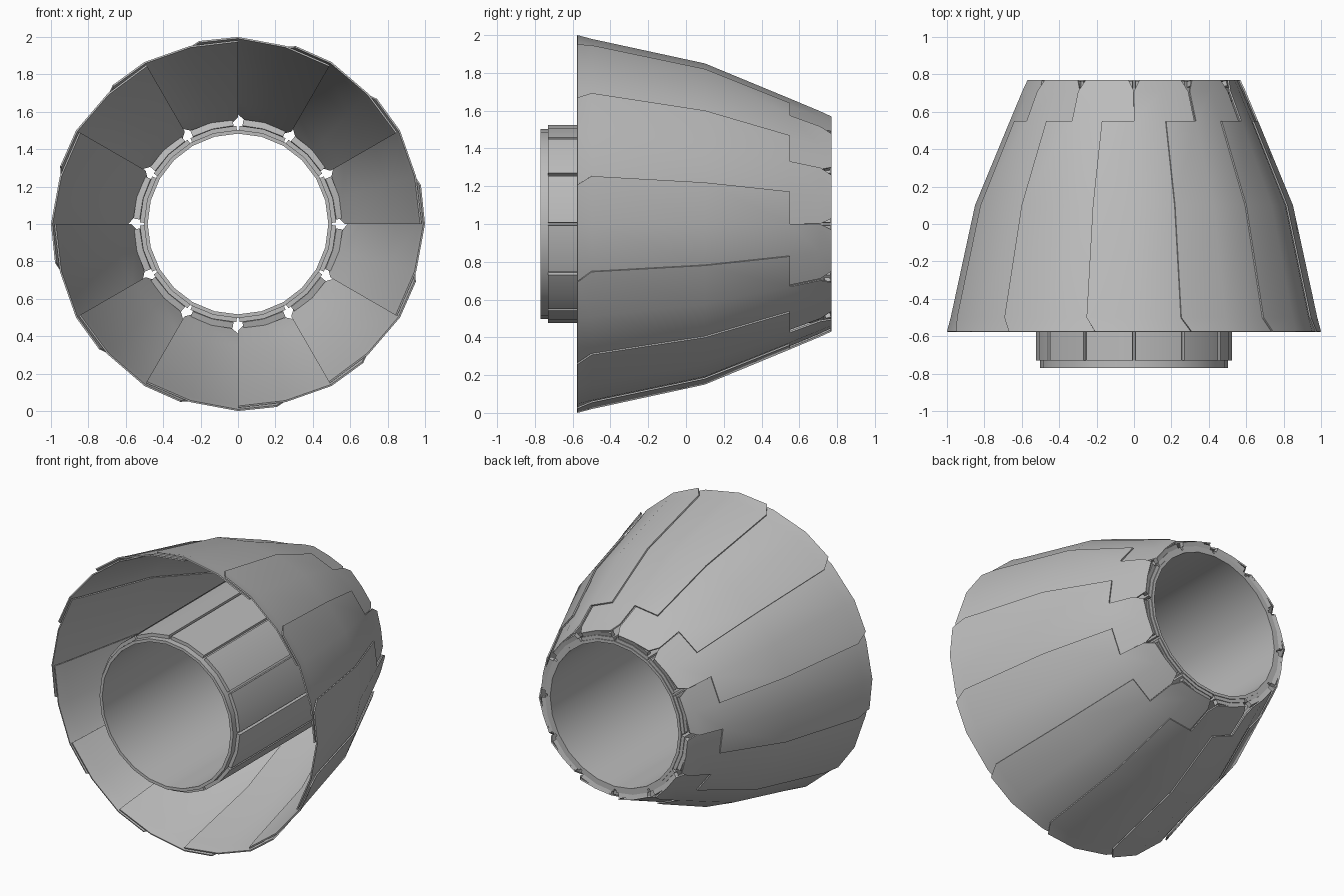
import bpy, bmesh, math

if "Cube" in bpy.data.objects:
    bpy.data.objects.remove(bpy.data.objects["Cube"])

metal = bpy.data.materials.new("plain grey metal")
metal.diffuse_color = (0.5, 0.5, 0.5, 1)
metal.use_nodes = True
metal.node_tree.nodes["Principled BSDF"].inputs["Base Color"].default_value = metal.diffuse_color


def sheet(name, angles, rows, thick, keep=None, shift=None, turn=0, closed=False):
    """Curved plate around the y axis: rows are (y, radius), angles in degrees clockwise from top."""
    bm = bmesh.new()
    grid = []
    for j, (y, r) in enumerate(rows):
        line = []
        for i, a in enumerate(angles):
            da, dr = shift(i, j) if shift else (0, 0)
            t = math.radians(a + da + turn)
            line.append(bm.verts.new(((r + dr) * math.sin(t), y, 1 + (r + dr) * math.cos(t))))
        grid.append(line)
    n = len(angles)
    for j in range(len(rows) - 1):
        for i in range(n if closed else n - 1):
            if keep is None or keep(i, j):
                k = (i + 1) % n
                bm.faces.new((grid[j][i], grid[j][k], grid[j + 1][k], grid[j + 1][i]))
    bmesh.ops.delete(bm, geom=[v for v in bm.verts if not v.link_faces], context='VERTS')
    me = bpy.data.meshes.new(name)
    bm.to_mesh(me)
    bm.free()
    me.materials.append(metal)
    ob = bpy.data.objects.new(name, me)
    bpy.context.collection.objects.link(ob)
    mod = ob.modifiers.new("thickness", 'SOLIDIFY')
    mod.thickness = thick
    mod.offset = -1
    bpy.ops.object.select_all(action='DESELECT')
    ob.select_set(True)
    bpy.context.view_layer.objects.active = ob
    bpy.ops.object.modifier_apply(modifier="thickness")
    bpy.ops.object.shade_smooth_by_angle(angle=math.radians(25))
    return ob


# Outer petal outline: wide wing up to y = 0.55, narrow tip with clipped corners
petal_rows = [(-0.575, 1.0), (-0.5, 0.98), (0.1, 0.85), (0.55, 0.664), (0.71, 0.597), (0.77, 0.57)]
tuck = [0, 0, -0.014, -0.018]


def petal_keep(i, j):
    return i > 0 or j < 3


def petal_shift(i, j):
    da = 0
    if i == 0 and j == 0:
        da = 3
    if j == 5:
        da = {1: 3, 3: -3}.get(i, 0)
    return da, tuck[i]


for k in range(12):
    turn = 30 * k
    sheet("outer_petal", [-15, 0, 15, 30], petal_rows, 0.009, petal_keep, petal_shift, turn)
    # Inner slats laid on the tube, with narrow gaps
    sheet("inner_slat", [1, 15, 29], [(-0.73, 0.525), (0.765, 0.525)], 0.024, turn=turn)
    # End blocks joining slats and petals
    sheet("end_block", [3, 15, 27], [(0.74, 0.56), (0.768, 0.552)], 0.035, turn=turn)

# Inner tube
sheet("inner_tube", [15 * i for i in range(24)], [(-0.77, 0.503), (0.77, 0.503)], 0.02, closed=True)
